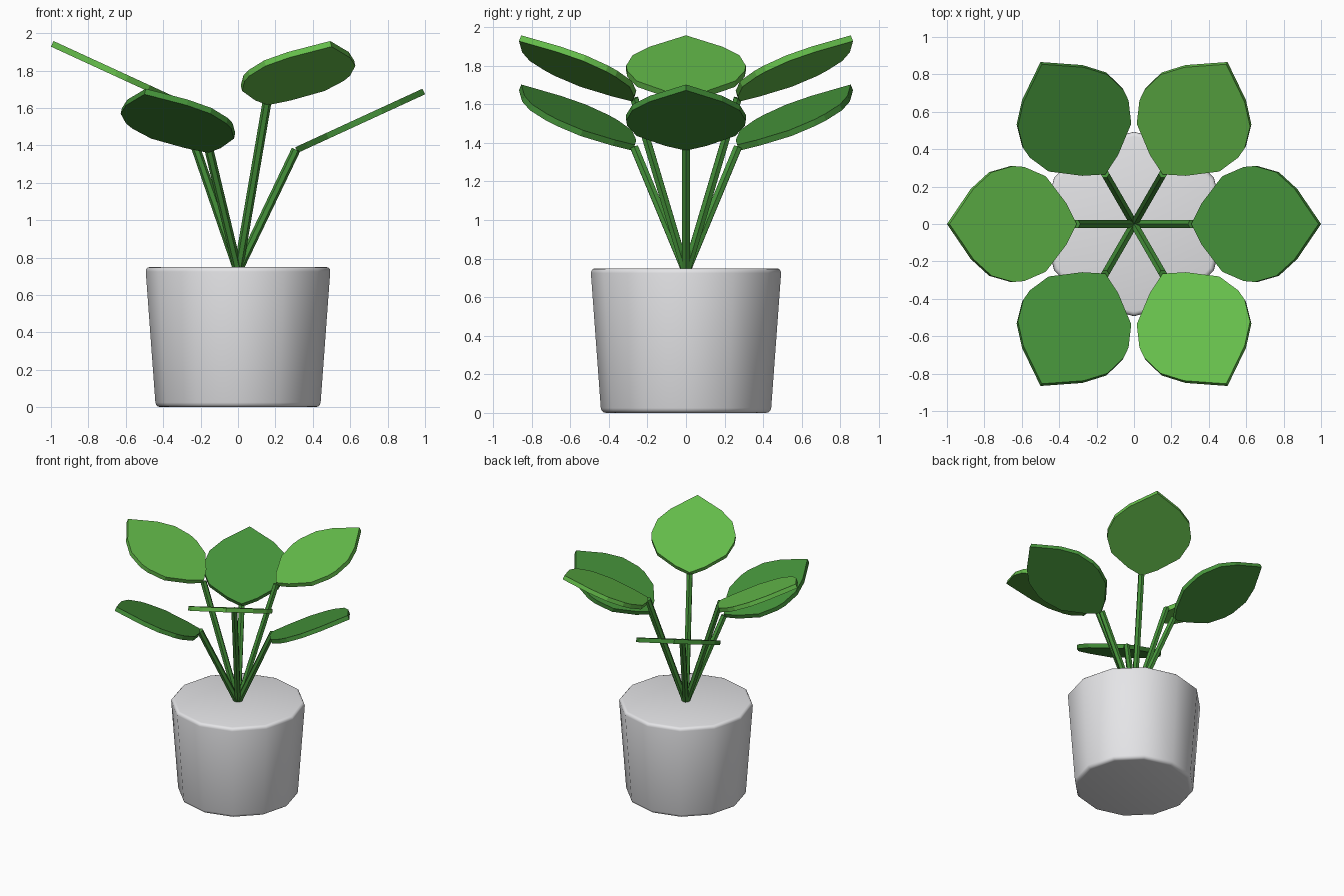
import bpy, bmesh, math
from mathutils import Matrix, Vector

cube = bpy.data.objects.get("Cube")
if cube:
    bpy.data.objects.remove(cube, do_unlink=True)


def material(name, rgb):
    mat = bpy.data.materials.new(name)
    mat.use_nodes = True
    mat.diffuse_color = (*rgb, 1)
    mat.node_tree.nodes["Principled BSDF"].inputs["Base Color"].default_value = (*rgb, 1)
    return mat


light_green = material("light_green", (0.13, 0.51, 0.07))
dark_green = material("dark_green", (0.06, 0.29, 0.042))
pale_grey = material("pale_grey", (0.78, 0.78, 0.8))


def finish(bm, name, mat):
    bmesh.ops.recalc_face_normals(bm, faces=bm.faces)
    mesh = bpy.data.meshes.new(name)
    bm.to_mesh(mesh)
    bm.free()
    mesh.materials.append(mat)
    obj = bpy.data.objects.new(name, mesh)
    bpy.context.collection.objects.link(obj)
    return obj


# Pot: tapered twelve-sided drum with softly rounded rims
SIDES = 12
bm = bmesh.new()
bmesh.ops.create_cone(bm, cap_ends=True, segments=SIDES, radius1=0.44, radius2=0.495,
                      depth=0.75, matrix=Matrix.Translation((0, 0, 0.375)))
rims = [e for e in bm.edges if abs(e.verts[0].co.z - e.verts[1].co.z) < 0.01]
bmesh.ops.bevel(bm, geom=rims, offset=0.025, segments=3, profile=0.5, affect='EDGES')
pot = finish(bm, "pot", pale_grey)
bpy.context.view_layer.objects.active = pot
pot.select_set(True)
bpy.ops.object.shade_smooth_by_angle(angle=math.radians(40))
pot.select_set(False)

# Half outline of a leaf: distance from the plant's axis, half width
HALF = [(0.32, 0), (0.375, 0.11), (0.485, 0.255), (0.6, 0.305), (0.66, 0.31),
        (0.775, 0.277), (0.873, 0.187), (1.0, 0)]
OUTLINE = HALF + [(r, -w) for r, w in reversed(HALF[1:-1])]
SLOPE = 0.46
NORMAL = Vector((-SLOPE, 0, 1)).normalized()


def add_leaf(name, turn, base_z, mat):
    bm = bmesh.new()
    verts = [bm.verts.new((r, w, base_z + (r - 0.32) * SLOPE)) for r, w in OUTLINE]
    face = bm.faces.new(verts)
    result = bmesh.ops.extrude_face_region(bm, geom=[face], use_keep_orig=True)
    top = [v for v in result["geom"] if isinstance(v, bmesh.types.BMVert)]
    bmesh.ops.translate(bm, verts=top, vec=NORMAL * 0.033)
    bm.transform(turn)
    finish(bm, name, mat)


def add_stem(name, turn, top_z):
    start, end = Vector((0, 0, 0.73)), Vector((0.31, 0, top_z))
    axis = end - start
    place = Matrix.Translation((start + end) / 2) @ axis.to_track_quat('Z', 'Y').to_matrix().to_4x4()
    bm = bmesh.new()
    bmesh.ops.create_cone(bm, cap_ends=True, segments=6, radius1=0.024, radius2=0.024,
                          depth=axis.length, matrix=turn @ place)
    finish(bm, name, dark_green)


# Six stems and leaves, alternating low and high around the centre
for i in range(6):
    turn = Matrix.Rotation(math.radians(60 * i), 4, 'Z')
    high = i % 2 == 1
    base_z = 1.615 if high else 1.36
    add_leaf(f"leaf_{i + 1}", turn, base_z, light_green if high else dark_green)
    add_stem(f"stem_{i + 1}", turn, base_z + 0.017)
